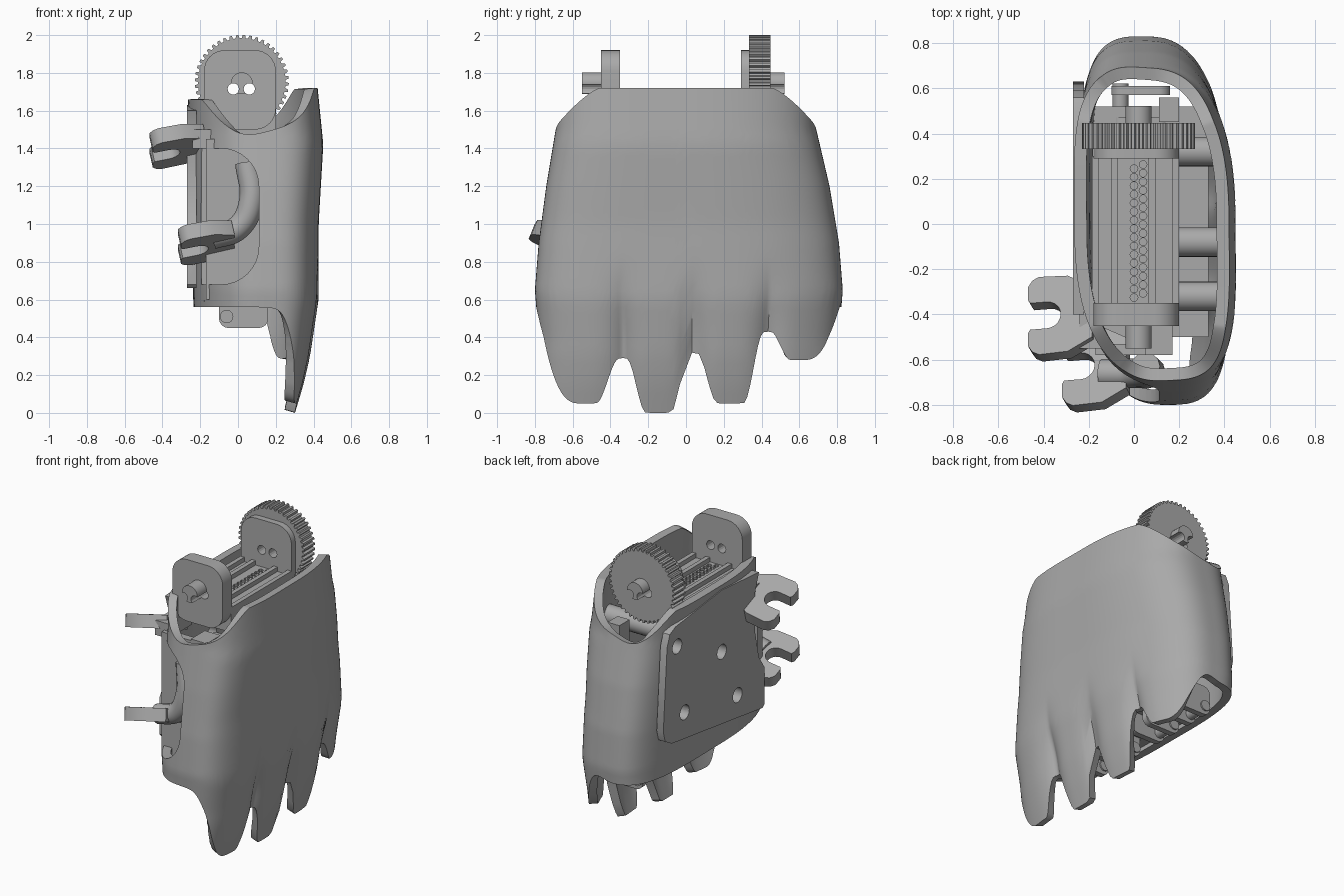
import bpy, bmesh
from math import sin, cos, pi, radians
from mathutils import Matrix, Vector

old = bpy.data.objects.get("Cube")
if old:
    bpy.data.objects.remove(old, do_unlink=True)

GREY = bpy.data.materials.new("plain_grey")
GREY.use_nodes = True
GREY.diffuse_color = (0.4, 0.4, 0.4, 1)
GREY.node_tree.nodes["Principled BSDF"].inputs["Base Color"].default_value = (0.4, 0.4, 0.4, 1)

ALONG_X = Matrix(((0, 0, 1, 0), (1, 0, 0, 0), (0, 1, 0, 0), (0, 0, 0, 1)))   # profile in y, z
ALONG_Y = Matrix.Rotation(pi / 2, 4, 'X')                                   # profile in x, z


def add_object(name, bm):
    bmesh.ops.recalc_face_normals(bm, faces=bm.faces[:])
    me = bpy.data.meshes.new(name)
    bm.to_mesh(me)
    bm.free()
    me.materials.append(GREY)
    ob = bpy.data.objects.new(name, me)
    bpy.context.collection.objects.link(ob)
    return ob


def prism(name, pts, depth, at=(0, 0, 0), turn=Matrix.Identity(4), smooth=False):
    """Extrude a flat profile, centred on its depth, then turn and place it."""
    bm = bmesh.new()
    face = bm.faces.new([bm.verts.new((p[0], p[1], -depth / 2)) for p in pts])
    ext = bmesh.ops.extrude_face_region(bm, geom=[face])
    bmesh.ops.translate(bm, vec=(0, 0, depth),
                        verts=[v for v in ext["geom"] if isinstance(v, bmesh.types.BMVert)])
    bm.transform(Matrix.Translation(at) @ turn)
    ob = add_object(name, bm)
    if smooth:
        smooth_shade(ob)
    return ob


def box(name, lo, hi):
    bm = bmesh.new()
    bmesh.ops.create_cube(bm, size=1)
    lo, hi = Vector(lo), Vector(hi)
    bm.transform(Matrix.Translation((lo + hi) / 2) @ Matrix.Diagonal((*(hi - lo), 1)))
    return add_object(name, bm)


def circle(r, n=24):
    return [(r * cos(2 * pi * i / n), r * sin(2 * pi * i / n)) for i in range(n)]


def rounded(w, h, r, n=8):
    pts = []
    for k, (sx, sy) in enumerate(((1, 1), (-1, 1), (-1, -1), (1, -1))):
        for i in range(n + 1):
            a = (k + i / n) * pi / 2
            pts.append((sx * (w / 2 - r) + r * cos(a), sy * (h / 2 - r) + r * sin(a)))
    return pts


def smooth_shade(ob, angle=35):
    bpy.ops.object.select_all(action='DESELECT')
    ob.select_set(True)
    bpy.context.view_layer.objects.active = ob
    bpy.ops.object.shade_smooth_by_angle(angle=radians(angle))


def bake(ob):
    """Apply the modifier stack."""
    dg = bpy.context.evaluated_depsgraph_get()
    me = bpy.data.meshes.new_from_object(ob.evaluated_get(dg))
    ob.modifiers.clear()
    ob.data = me


def cut(targets, cutters):
    """Cut all the cutters, joined into one, out of each target."""
    bm = bmesh.new()
    for c in cutters:
        bm.from_mesh(c.data)
        bpy.data.objects.remove(c, do_unlink=True)
    joined = add_object("joined_cutter", bm)
    for ob in targets:
        m = ob.modifiers.new("cut", 'BOOLEAN')
        m.operation, m.solver, m.object = 'DIFFERENCE', 'EXACT', joined
        bake(ob)
    bpy.data.objects.remove(joined, do_unlink=True)


def ramp(z, table):
    for (a, p), (b, q) in zip(table, table[1:]):
        if z <= b:
            return p + (q - p) * max(0, (z - a) / (b - a))
    return table[-1][1]


def ease(t):
    t = min(1, max(0, t))
    return t * t * (3 - 2 * t)


# Hand shell: an oval sleeve whose back runs down into four finger guards
BACK_X = [(0, .30), (.15, .345), (.3, .38), (.6, .425), (1, .425), (1.42, .45), (1.72, .42)]
PALM_X = [(0, -.22), (.6, -.235), (1.2, -.25), (1.7, -.265)]
REAR_Y = [(.4, .81), (.65, .83), (.9, .81), (1.2, .76), (1.5, .69), (1.72, .68)]
FRONT_Y = [(.4, .78), (.65, .80), (.9, .78), (1.2, .74), (1.5, .69), (1.72, .68)]
# finger guards: start, end, tip height, height at start, height at end
FINGERS = [(-.81, -.345, .05, .55, .29), (-.345, .04, 0, .29, .32),
           (.04, .43, .05, .32, .43), (.43, .81, .28, .43, .6)]


def finger(y):
    """Lower edge height and groove depth across the finger guards."""
    a, b, tip, left, right = next((f for f in FINGERS if y <= f[1]), FINGERS[-1])
    v = (2 * y - a - b) / (b - a)
    outer = (a < -.8 and v < 0) or (b > .8 and v > 0)
    rise = abs(v) ** 2.8 if outer else .96 * ease((abs(v) - .36) / .54) + .04 * v * v
    return tip + ((left if v < 0 else right) - tip) * rise, 0 if outer else abs(v) ** 3


def oval(t):
    c, s = cos(t), sin(t)
    k = 2 / 2.9
    return abs(c) ** k * (1 if c > 0 else -1), abs(s) ** k * (1 if s > 0 else -1)


def build_shell(n=340, levels=32):
    bm = bmesh.new()
    rings = []
    for i in range(n):
        u, v = oval(2 * pi * (i + .5) / n)
        y0 = v * .81
        tip, groove = finger(y0)
        back = ease((.1 + .34 * u - .03) / .2)
        low = .56 + (tip - .56) * back
        high = 1.66 + .06 * ease(u + .5) - .2 * max(0, (abs(y0) - .54) / .27) ** 1.4
        column = []
        for j in range(levels + 1):
            z = low + (high - low) * j / levels
            xa, xb = ramp(z, PALM_X), ramp(z, BACK_X)
            x = (xa + xb) / 2 + u * (xb - xa) / 2 - .06 * v * abs(v)
            x -= .055 * groove * back * ease((.85 - z) / .5)
            y = v * ramp(z, REAR_Y if v > 0 else FRONT_Y)
            column.append(bm.verts.new((x, y, z)))
        rings.append(column)
    for a, b in zip(rings, rings[1:] + rings[:1]):
        for j in range(levels):
            bm.faces.new((a[j], b[j], b[j + 1], a[j + 1]))
    ob = add_object("hand_shell", bm)
    m = ob.modifiers.new("wall", 'SOLIDIFY')
    m.thickness, m.offset = .055, -1
    bake(ob)
    return ob


shell = build_shell()

# Palm plate with four screw holes, and the thumb opening at the front corner
outline = [(.5, 1.57), (.56, 1.54), (.59, 1.46), (.63, .9), (.61, .83), (.54, .79), (-.44, .66),
           (-.48, .7), (-.48, .9), (-.4, 1.02), (-.36, 1.2), (-.36, 1.48), (-.4, 1.6), (0, 1.63)]
plate = prism("palm_plate", outline, .05, (-.245, 0, 0), ALONG_X)
HOLES = [(.48, 1.43), (0, 1.21), (-.17, .85), (.4, .95)]
cutters = [prism("hole_cutter", circle(.05), .3, (-.25, y, z), ALONG_X) for y, z in HOLES]
cutters.append(prism("opening_cutter", rounded(.78, .72, .2), .6, (-.28, -.76, 1.04), ALONG_Y))
cut([shell, plate], cutters)
smooth_shade(shell, 40)
smooth_shade(plate)

# Wall behind the thumb opening, and posts across the inside
box("thumb_wall", (-.17, -.58, .6), (.15, -.53, 1.45))
for i, (y, z) in enumerate(((.32, 1.42), (-.08, 1.2), (-.32, .86))):
    prism(f"screw_post_{i + 1}", circle(.065), .5, (.12, y, z), ALONG_X, True)


# Thumb forks and the curved arm that carries the lower one
def fork(name, tip):
    slot = [(.085 + .063 * cos(a * pi / 10), .063 * sin(a * pi / 10)) for a in range(5, -6, -1)]
    pts = [(.01, .063)] + slot + [(.01, -.063), (0, -.08), (0, -.14), (.02, -.17), (.05, -.185),
                                  (.18, -.18), (.29, -.12), (.29, .12), (.18, .18), (.05, .185),
                                  (.02, .17), (0, .14), (0, .08)]
    turn = Matrix.Rotation(radians(-22), 4, 'X') @ Matrix.Rotation(radians(-12), 4, 'Y')
    return prism(name, pts, .085, tip, turn, True)


fork("upper_thumb_fork", (-.46, -.425, 1.39))
fork("lower_thumb_fork", (-.31, -.65, .88))

path = bpy.data.curves.new("thumb_arm", 'CURVE')
path.dimensions, path.bevel_depth, path.bevel_resolution = '3D', .065, 4
path.use_fill_caps = True
spline = path.splines.new('BEZIER')
stops = [(-.14, -.66, .93), (0, -.66, .98), (.07, -.66, 1.12), (.05, -.63, 1.32)]
spline.bezier_points.add(len(stops) - 1)
for p, co in zip(spline.bezier_points, stops):
    p.co = co
    p.handle_left_type = p.handle_right_type = 'AUTO'
path.materials.append(GREY)
bpy.context.collection.objects.link(bpy.data.objects.new("thumb_arm", path))
box("upper_fork_strut", (-.24, -.55, 1.4), (-.14, -.3, 1.5))

# Spool at the wrist: toothed wheel, end brackets and shafts
CX, CZ = .02, 1.752
TEETH = 44
teeth = []
for i in range(TEETH):
    for f, r in ((0, .232), (.35, .232), (.5, .249), (.85, .249)):
        a = 2 * pi * (i + f) / TEETH
        teeth.append((r * cos(a), r * sin(a)))
wheel = prism("toothed_wheel", teeth, .115, (CX, .39, CZ), ALONG_Y)
spool = [wheel]
for name, y, depth in (("rear_bracket", .312, .044), ("front_bracket", -.4, .1)):
    spool.append(prism(name, rounded(.38, .42, .11), depth, (CX - .01, y, 1.71), ALONG_Y, True))
for name, y, depth in (("rear_shaft", .485, .075), ("front_shaft", -.5, .1)):
    spool.append(prism(name, circle(.058), depth, (CX, y, 1.745), ALONG_Y, True))
cut(spool, [prism("cord_cutter", circle(.03, 16), 1.6, (x, 0, 1.715), ALONG_Y)
            for x in (-.025, .06)])

# Cord bed between the brackets, with rails and two rows of small holes
bed = box("cord_bed", (-.18, -.36, 1.46), (.2, .3, 1.6))
pits = []
for i in range(16):
    for x, shift in ((0, 0), (.04, .018)):
        pits.append(prism("pit_cutter", circle(.017, 10), .08, (x, -.325 + .038 * i + shift, 1.6)))
cut([bed], pits)
for i, x in enumerate((-.17, -.085, .08, .185)):
    box(f"bed_rail_{i + 1}", (x - .015, -.36, 1.58), (x + .015, .3, 1.63))

# Supports under the spool and finger anchor tabs along the knuckles
for name, lo, hi in (("front_support", (.05, -.58, 1.3), (.17, -.43, 1.46)),
                     ("rear_support", (.11, .45, 1.3), (.2, .56, 1.5))):
    box(name, lo, hi)
for i, y in enumerate((-.45, -.15, .22, .52)):
    for side in (-1, 1):
        pts = rounded(.26, .2, .05)
        prism(f"knuckle_tab_{i + 1}_{side + 2}", pts, .04, (.03, y + side * .07, .55), ALONG_Y, True)
    prism(f"knuckle_pin_{i + 1}", circle(.035), .2, (-.06, y, .51), ALONG_Y, True)
box("knuckle_bar", (-.18, -.5, .59), (.33, .52, .64))
